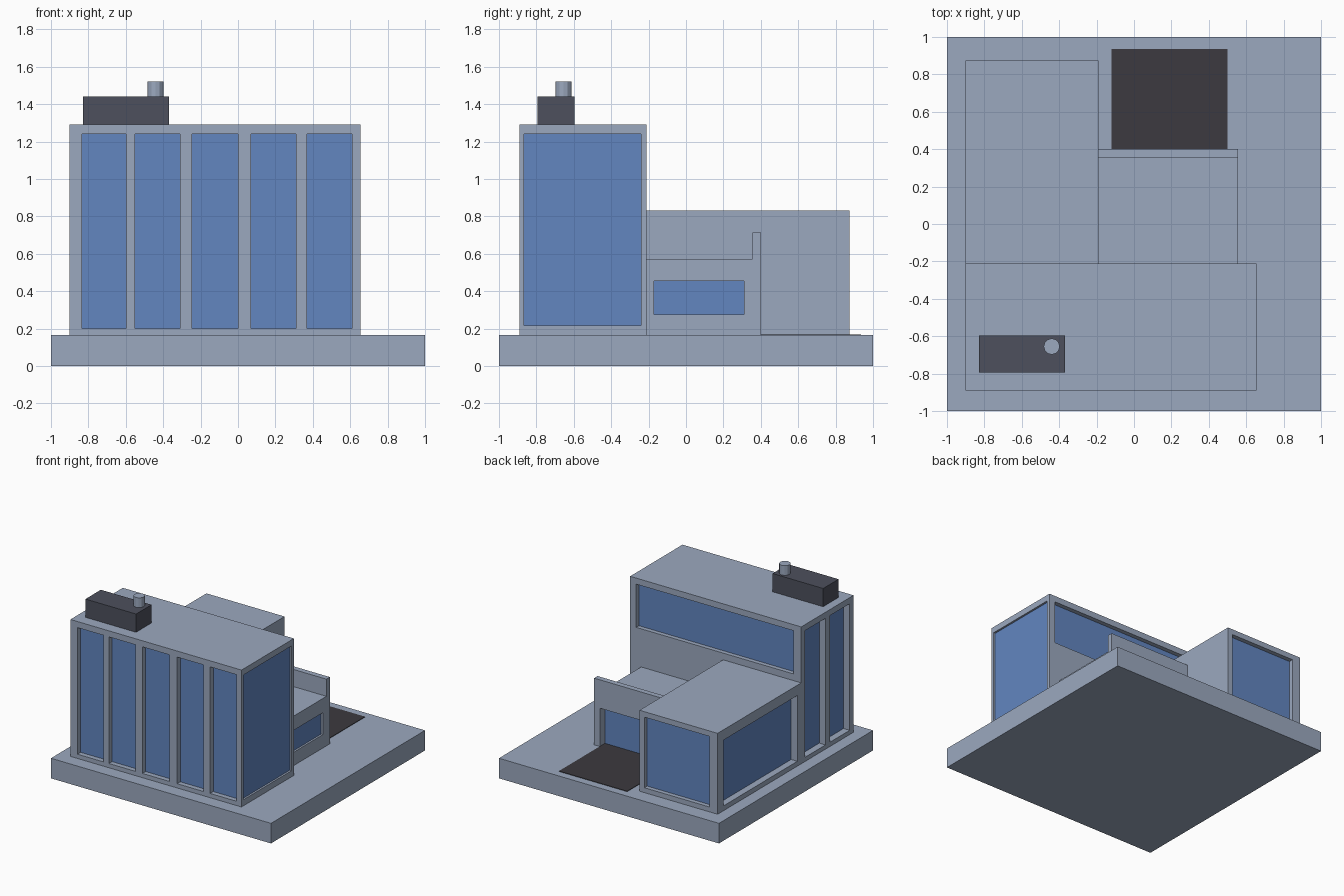
import bpy, bmesh
from mathutils import Matrix, Vector

if "Cube" in bpy.data.objects:
    bpy.data.objects.remove(bpy.data.objects["Cube"])


def material(name, rgb):
    m = bpy.data.materials.new(name)
    m.diffuse_color = (*rgb, 1)
    m.use_nodes = True
    m.node_tree.nodes["Principled BSDF"].inputs["Base Color"].default_value = m.diffuse_color
    return m


WALL = material("grey_blue_wall", (0.33, 0.395, 0.52))
GLASS = material("blue_glass", (0.122, 0.238, 0.527))
UNIT = material("dark_slate", (0.074, 0.08, 0.109))
ASPHALT = material("charcoal_paving", (0.045, 0.042, 0.05))


def make_object(name, bm, mat):
    me = bpy.data.meshes.new(name)
    bmesh.ops.recalc_face_normals(bm, faces=bm.faces)
    bm.to_mesh(me)
    bm.free()
    ob = bpy.data.objects.new(name, me)
    bpy.context.collection.objects.link(ob)
    me.materials.append(mat)
    return ob


def add_box(bm, x, y, z):
    size = (x[1] - x[0], y[1] - y[0], z[1] - z[0])
    mid = Vector((sum(x) / 2, sum(y) / 2, sum(z) / 2))
    bmesh.ops.create_cube(bm, size=1, matrix=Matrix.Translation(mid) @ Matrix.Diagonal((*size, 1)))


def box(name, x, y, z, mat=WALL):
    bm = bmesh.new()
    add_box(bm, x, y, z)
    return make_object(name, bm, mat)


def add_windows(block, windows):
    """Cut recesses into a block and glaze them.
    Each window: (axis, outward sign, wall position, span, z range, depth)."""
    cut, panes = bmesh.new(), bmesh.new()
    for axis, sign, wall, span, z, depth in windows:
        back = wall - sign * depth
        hole = tuple(sorted((back, wall + sign * 0.05)))
        pane = tuple(sorted((back - sign * 0.002, back + sign * 0.004)))
        for bm, d in ((cut, hole), (panes, pane)):
            add_box(bm, *((d, span) if axis == "x" else (span, d)), z)
    cutter = make_object(block.name + "_cutter", cut, WALL)
    cutter.hide_render = True
    make_object(block.name + "_glass", panes, GLASS)
    mod = block.modifiers.new("window_recesses", "BOOLEAN")
    mod.operation, mod.solver, mod.object = "DIFFERENCE", "EXACT", cutter
    # bake the cut, then discard the cutter
    deps = bpy.context.evaluated_depsgraph_get()
    baked = bpy.data.meshes.new_from_object(block.evaluated_get(deps))
    block.modifiers.clear()
    block.data = baked
    bpy.data.objects.remove(cutter)


# ground slab and paved drive
box("base_slab", (-1, 1), (-1, 1), (0, 0.165))
box("drive", (-0.12, 0.50), (0.335, 0.935), (0.164, 0.169), ASPHALT)

# tall front block: five front bays, one right window, two left, a rear strip
tower = box("tower", (-0.90, 0.655), (-0.89, -0.21), (0.165, 1.29))
bays = [(-0.835, -0.60), (-0.55, -0.31), (-0.245, 0.0), (0.07, 0.31), (0.37, 0.61)]
windows = [("y", -1, -0.89, s, (0.20, 1.24), 0.045) for s in bays]
windows += [("x", -1, -0.90, s, (0.20, 1.24), 0.06) for s in ((-0.525, -0.26), (-0.84, -0.585))]
windows += [("x", 1, 0.655, (-0.865, -0.24), (0.215, 1.24), 0.02),
            ("y", 1, -0.21, (-0.83, 0.60), (0.885, 1.24), 0.04)]
add_windows(tower, windows)

# rear wing on the left
wing = box("rear_wing", (-0.90, -0.19), (-0.21, 0.875), (0.165, 0.83))
add_windows(wing, [("x", -1, -0.90, (-0.16, 0.80), (0.205, 0.745), 0.06),
                   ("y", 1, 0.875, (-0.825, -0.235), (0.205, 0.785), 0.04)])

# low block with an L-shaped side profile: flat roof and rear parapet
profile = [(-0.21, 0.165), (0.40, 0.165), (0.40, 0.713), (0.355, 0.713), (0.355, 0.572), (-0.21, 0.572)]
bm = bmesh.new()
side = bm.faces.new([bm.verts.new((-0.19, y, z)) for y, z in profile])
ext = bmesh.ops.extrude_face_region(bm, geom=[side])
bmesh.ops.translate(bm, vec=(0.745, 0, 0), verts=[v for v in ext["geom"] if isinstance(v, bmesh.types.BMVert)])
low = make_object("low_block", bm, WALL)
add_windows(low, [("x", 1, 0.555, (-0.17, 0.31), (0.275, 0.455), 0.02),
                  ("y", 1, 0.40, (-0.12, 0.50), (0.16, 0.48), 0.065)])

# roof plant unit and vent
box("roof_unit", (-0.83, -0.37), (-0.795, -0.595), (1.29, 1.44), UNIT)
bm = bmesh.new()
bmesh.ops.create_cone(bm, cap_ends=True, segments=12, radius1=0.043, radius2=0.043, depth=0.08,
                      matrix=Matrix.Translation((-0.44, -0.655, 1.48)))
make_object("roof_vent", bm, WALL)
